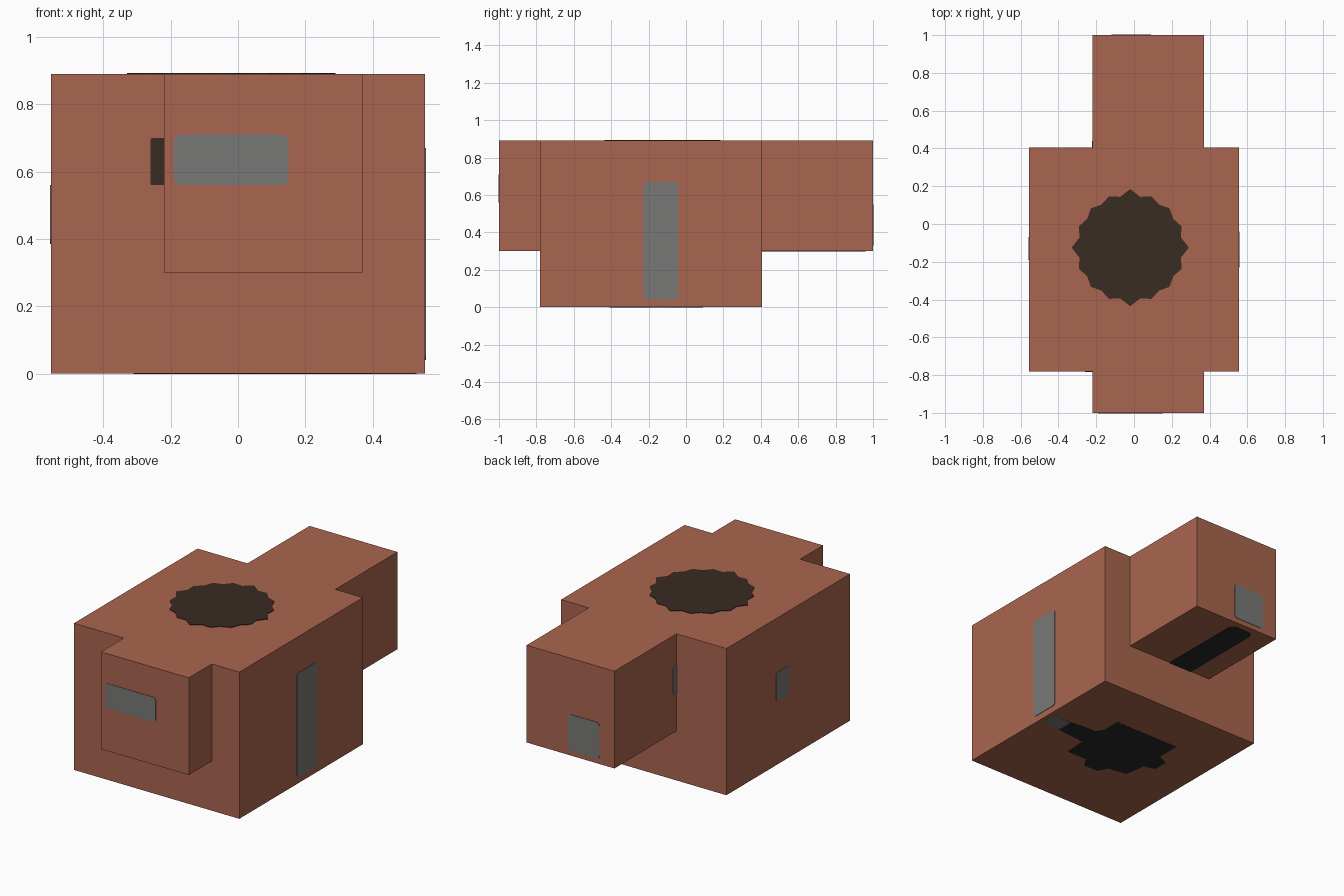
import bpy
import bmesh
from math import cos, sin, pi
from itertools import product

if "Cube" in bpy.data.objects:
    bpy.data.objects.remove(bpy.data.objects["Cube"], do_unlink=True)


def material(name, rgb):
    m = bpy.data.materials.new(name)
    m.use_nodes = True
    m.diffuse_color = (*rgb, 1)
    m.node_tree.nodes["Principled BSDF"].inputs["Base Color"].default_value = (*rgb, 1)
    return m


CLAY = material("brick clay", (0.40, 0.13, 0.077))
GREY = material("window grey", (0.19, 0.19, 0.18))
DARK = material("dark brown", (0.042, 0.025, 0.016))
BLACK = material("soot black", (0.022, 0.022, 0.022))


def add_object(name, bm, mat):
    bmesh.ops.recalc_face_normals(bm, faces=bm.faces)
    mesh = bpy.data.meshes.new(name)
    bm.to_mesh(mesh)
    bm.free()
    mesh.materials.append(mat)
    ob = bpy.data.objects.new(name, mesh)
    bpy.context.collection.objects.link(ob)
    return ob


# Body and its two overhanging blocks, as one shell of occupied cells
GRID = ([-0.555, -0.22, 0.37, 0.555], [-1, -0.78, 0.405, 1], [0, 0.3, 0.89])


def occupied(cell):
    i, j, k = cell
    inside = 0 <= i < 3 and 0 <= j < 3 and 0 <= k < 2
    return inside and (j == 1 or (i == 1 and k == 1))


bm = bmesh.new()
for cell in filter(occupied, product(range(3), range(3), range(2))):
    for axis, side in product(range(3), (0, 1)):
        neighbour = list(cell)
        neighbour[axis] += 2 * side - 1
        if occupied(neighbour):
            continue
        u, v = [a for a in range(3) if a != axis]
        corners = []
        for du, dv in ((0, 0), (1, 0), (1, 1), (0, 1)):
            idx = list(cell)
            idx[axis] += side
            idx[u] += du
            idx[v] += dv
            corners.append(bm.verts.new([GRID[a][idx[a]] for a in range(3)]))
        bm.faces.new(corners)
bmesh.ops.remove_doubles(bm, verts=bm.verts, dist=0.001)
bmesh.ops.recalc_face_normals(bm, faces=bm.faces)
bmesh.ops.dissolve_limit(bm, angle_limit=0.01, verts=bm.verts, edges=bm.edges)
add_object("building_body", bm, CLAY)


# Thin plates lying on a wall, given a 2D outline
def plate(name, axis, level, sign, outline, mat):
    bm = bmesh.new()
    layers = []
    for depth in (-0.001, 0.003):
        layer = []
        for p in outline:
            co = list(p)
            co.insert(axis, level + sign * depth)
            layer.append(bm.verts.new(co))
        layers.append(layer)
        bm.faces.new(layer)
    low, high = layers
    for n in range(len(low)):
        m = (n + 1) % len(low)
        bm.faces.new((low[n], low[m], high[m], high[n]))
    return add_object(name, bm, mat)


def rounded(a0, a1, b0, b1, r=0.02, steps=4):
    pts = []
    centres = ((a1 - r, b1 - r), (a0 + r, b1 - r), (a0 + r, b0 + r), (a1 - r, b0 + r))
    for q, (ca, cb) in enumerate(centres):
        for s in range(steps + 1):
            t = (q + s / steps) * pi / 2
            pts.append((ca + r * cos(t), cb + r * sin(t)))
    return pts


def ragged_disc(ca, cb, points=16):
    pts = []
    for n in range(points * 2):
        r = 0.274 if n % 2 else (0.31 if n % 8 == 0 else 0.294)
        t = n * pi / points
        pts.append((ca + r * cos(t), cb + r * sin(t)))
    return pts


X, Y, Z = range(3)

# Windows and door on the walls
plate("front_window", Y, -1, -1, rounded(-0.19, 0.15, 0.56, 0.71), GREY)
plate("back_window", Y, 1, 1, rounded(-0.12, 0.09, 0.33, 0.55), GREY)
plate("left_door", X, 0.555, 1, rounded(-0.23, -0.04, 0.04, 0.67), GREY)
plate("right_window", X, -0.555, -1, rounded(-0.19, -0.07, 0.385, 0.56), GREY)
plate("back_block_side_window", X, -0.22, -1, rounded(0.36, 0.44, 0.53, 0.70), GREY)
plate("front_wall_slot", Y, -0.78, -1, rounded(-0.26, -0.20, 0.56, 0.70, 0.005), DARK)

# Openings on the roof and the undersides
plate("roof_opening", Z, 0.89, 1, ragged_disc(-0.02, -0.125), DARK)
plate("overhang_channel", Z, 0.3, -1, rounded(-0.085, 0.075, 0.38, 0.96, 0.04), BLACK)
plate("floor_channel_end", Z, 0, -1, rounded(0.40, 0.53, -0.19, -0.08), GREY)
floor_outline = [
    (0.40, -0.08), (0.23, -0.07), (0.20, -0.03), (0.20, 0.09),
    (-0.24, 0.09), (-0.24, -0.06), (-0.31, -0.09), (-0.31, -0.18),
    (-0.24, -0.20), (-0.22, -0.33), (-0.10, -0.35), (-0.07, -0.41),
    (0.03, -0.41), (0.06, -0.35), (0.20, -0.35), (0.21, -0.21), (0.40, -0.19),
]
plate("floor_opening", Z, 0, -1, floor_outline, BLACK)

# Rest the model on the ground plane
for ob in bpy.data.objects:
    if ob.name.startswith("floor_"):
        ob.location.z = 0.002
